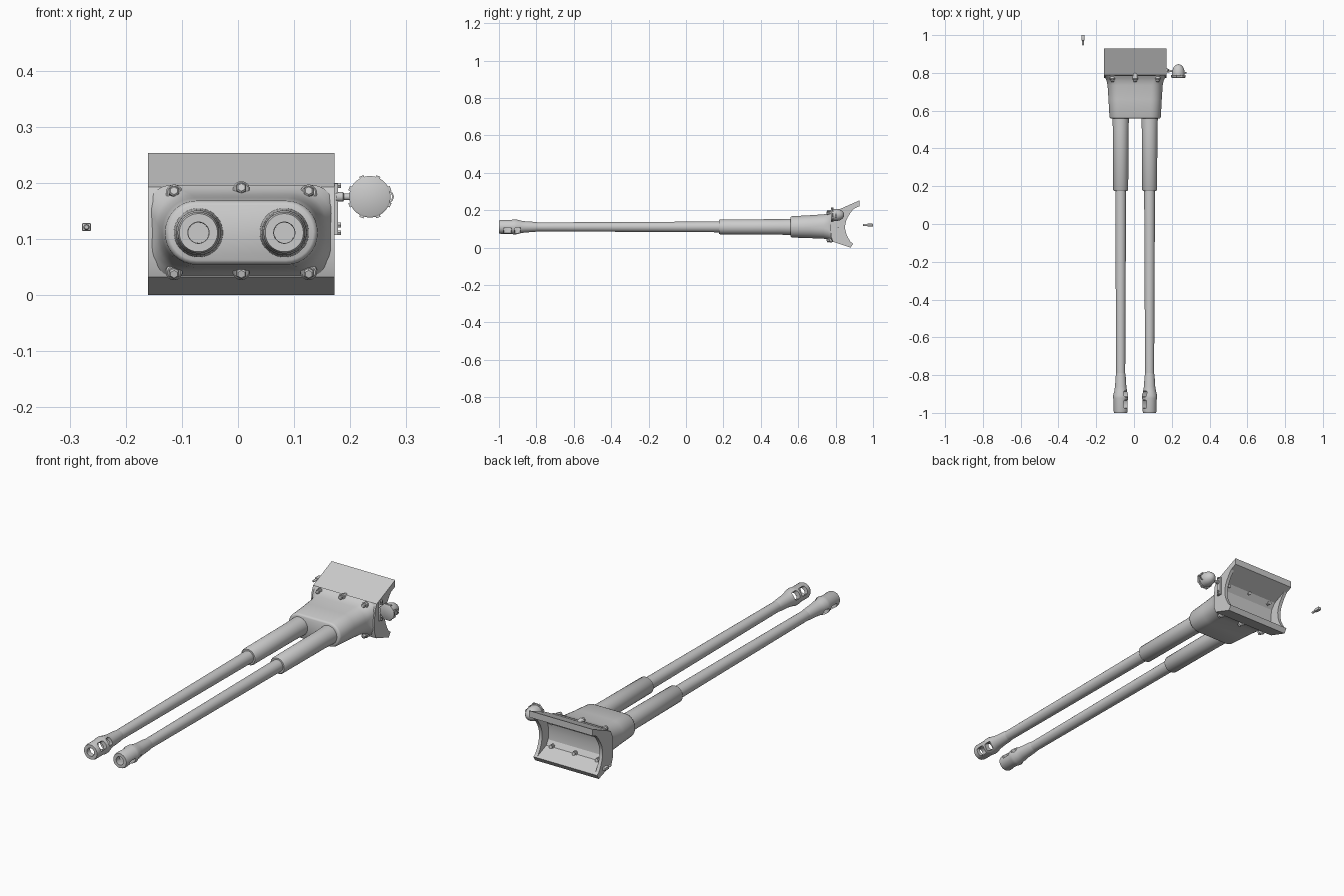
import bpy, bmesh, math
from mathutils import Vector, Matrix

if "Cube" in bpy.data.objects:
    bpy.data.objects.remove(bpy.data.objects["Cube"])

CX, CZ = 0.006, 0.111          # centre of the gun mount
STEEL = bpy.data.materials.new("grey steel")
STEEL.diffuse_color = (0.6, 0.6, 0.6, 1)
STEEL.use_nodes = True
STEEL.node_tree.nodes["Principled BSDF"].inputs["Base Color"].default_value = STEEL.diffuse_color


def finish(bm, name, smooth=True, angle=35):
    bmesh.ops.remove_doubles(bm, verts=bm.verts, dist=1e-6)
    bmesh.ops.recalc_face_normals(bm, faces=bm.faces)
    me = bpy.data.meshes.new(name)
    bm.to_mesh(me)
    bm.free()
    me.materials.append(STEEL)
    ob = bpy.data.objects.new(name, me)
    bpy.context.collection.objects.link(ob)
    if smooth:
        shade(ob, angle)
    return ob


def shade(ob, angle=35):
    bpy.ops.object.select_all(action='DESELECT')
    ob.select_set(True)
    bpy.context.view_layer.objects.active = ob
    bpy.ops.object.shade_smooth_by_angle(angle=math.radians(angle))


def loft(bm, rings, closed=False):
    """Skin a list of equal-length rings, capping the ends unless closed."""
    vs = [[bm.verts.new(p) for p in r] for r in rings]
    n = len(vs[0])
    for a, b in zip(vs, vs[1:] + (vs[:1] if closed else [])):
        for i in range(n):
            j = (i + 1) % n
            bm.faces.new((a[i], a[j], b[j], b[i]))
    if not closed:
        bm.faces.new(vs[0])
        bm.faces.new(vs[-1])


def lathe(name, profile, origin, axis=(0, 1, 0), segs=32, closed=False):
    """Turn (distance, radius) pairs about an axis through origin."""
    rot = Vector((0, 0, 1)).rotation_difference(Vector(axis)).to_matrix()
    rings = [[rot @ Vector((r * math.cos(t), r * math.sin(t), d)) + Vector(origin)
              for t in (2 * math.pi * (k + .5) / segs for k in range(segs))]
             for d, r in profile]
    bm = bmesh.new()
    loft(bm, rings, closed)
    return finish(bm, name)


def box(name, centre, size, bevel=0.0, turn=0.0):
    bm = bmesh.new()
    bmesh.ops.create_cube(bm, size=1, matrix=Matrix.Diagonal((*size, 1)))
    if bevel:
        bmesh.ops.bevel(bm, geom=bm.edges[:], offset=bevel, segments=2,
                        affect='EDGES', profile=.5)
    bm.transform(Matrix.Translation(centre) @ Matrix.Rotation(turn, 4, 'Y'))
    return finish(bm, name, smooth=bevel > 0)


def cut(ob, cutter):
    m = ob.modifiers.new("cut", 'BOOLEAN')
    m.operation, m.solver, m.object = 'DIFFERENCE', 'EXACT', cutter
    bpy.context.view_layer.objects.active = ob
    bpy.ops.object.modifier_apply(modifier=m.name)
    bpy.data.objects.remove(cutter)


def extrude_profile(name, pts, x0, x1, angle=20):
    bm = bmesh.new()
    loft(bm, [[(x, y, z) for y, z in pts] for x in (x0, x1)])
    return finish(bm, name, angle=angle)


# twin barrels: tapered tube, muzzle brake and sleeve
for side, tag in ((-1, "left"), (1, "right")):
    x = CX + side * 0.0765
    lathe(tag + "_barrel", [(.2, .029), (-.19, .027), (-.80, .024), (-.815, .026),
                            (.2, .001)][:3] + [(-.80, .001)], (x, 0, CZ))
    brake = lathe(tag + "_muzzle_brake",
                  [(-.79, .018), (-.79, .024), (-.81, .027), (-.86, .030), (-.885, .034),
                   (-.908, .040), (-.922, .040), (-.935, .037), (-.992, .037),
                   (-1.0, .034), (-1.0, .019)], (x, 0, CZ), segs=40, closed=True)
    # gas ports run from the upper inner side to the lower outer side
    for y, length in ((-.900, .032), (-.954, .044)):
        cut(brake, box("port_cutter", (x, y, CZ), (.2, length, .038), .008,
                       side * math.radians(35)))
    shade(brake)
    lathe(tag + "_sleeve", [(.176, .026), (.176, .036), (.182, .040), (.50, .0415),
                            (.555, .0437), (.60, .0437)], (x, 0, CZ))


# mantlet neck: rounded slot section flaring into the shield
def slot_ring(y, hw, hh, r, cz):
    ring = []
    for q, (sx, sz) in enumerate(((1, 1), (-1, 1), (-1, -1), (1, -1))):
        for k in range(9):
            a = math.pi / 2 * (q + k / 8)
            ring.append((CX + sx * (hw - r) + r * math.cos(a), y,
                         cz + sz * (hh - r) + r * math.sin(a)))
    return ring


bm = bmesh.new()
loft(bm, [slot_ring(*s) for s in (
    (.558, .128, .049, .048, .111), (.561, .133, .054, .053, .111),
    (.568, .136, .057, .056, .111), (.66, .141, .061, .058, .112),
    (.735, .146, .065, .058, .113), (.758, .151, .069, .054, .114),
    (.772, .158, .074, .048, .115), (.785, .165, .081, .040, .115))])
finish(bm, "mantlet_neck", angle=50)

# curved shield with a hollow back
front = [(.928, .253), (.84, .214), (.79, .192), (.778, .165), (.773, .115),
         (.775, .06), (.785, .032), (.88, 0)]
inner = [(.894, .022), (.82, .052), (.806, .075), (.802, .115), (.808, .15),
         (.83, .178), (.928, .222)]
X0, X1 = CX - .166, CX + .166
extrude_profile("shield", front + inner, X0, X1)

# end cheeks closing the shield, with a concave rear edge
cheek = [(.894, .022)] + [(.93 - .07 * math.sin(math.pi * (.15 + .7 * k / 8)) - .018 * (1 - k / 8),
                          .03 + .18 * k / 8) for k in range(9)] + [(.928, .222)]
for tag, a, b in (("left", X0, X0 + .016), ("right", X1 - .016, X1)):
    extrude_profile(tag + "_cheek", front + cheek, a, b)

# shield bolts, heads outside and shanks showing inside
for i in (-1, 0, 1):
    for z, tilt in ((.188 if i == 0 else .182, .25), (.041, -.25)):
        bx = CX + i * .12
        start = (bx, .768, z)
        axis = Vector((0, 1, -tilt)).normalized()
        lathe("bolt_collar", [(-.004, .012), (-.001, .015), (.03, .015)], start, axis, 16)
        lathe("bolt_head", [(-.016, .007), (-.013, .010), (0, .010)], start, axis, 6)
        lathe("bolt_shank", [(.02, .008), (.066, .008)], start, axis, 12)
        lathe("bolt_nut", [(.04, .013), (.056, .013)], start, axis, 6)

# searchlight: domed shell, rim, clips and handle
LX, LY, LZ = .235, .778, .175
dome = [(.022 + .046 * math.sin(a), .033 * math.cos(a))
        for a in (math.pi / 2 * k / 8 for k in range(8))]
lathe("lamp_shell", [(.0, .033)] + dome + [(.068, .002)], (LX, LY, LZ))
lathe("lamp_rim", [(-.004, .034), (-.002, .037), (.006, .037), (.008, .033)], (LX, LY, LZ))
for k in range(8):
    a = math.pi * (k / 4 + 1 / 8)
    box("lamp_clip", (LX + .037 * math.cos(a), LY + .004, LZ + .037 * math.sin(a)),
        (.006, .012, .008), turn=-a)
bm = bmesh.new()
loft(bm, [[(LX + r * math.cos(t), LY + y, LZ + r * 0.5 * math.sin(t))
           for r, y in ((.040, .02), (.043, .02), (.043, .026), (.040, .026))]
          for t in (math.pi * (k / 10 - .5) for k in range(11))])
finish(bm, "lamp_handle")

# lamp bracket on the right cheek
box("bracket_plate", (X1 + .003, .815, .153), (.007, .022, .092))
for z in (.195, .125, .111):
    lathe("bracket_bolt", [(0, .005), (.012, .005)], (X1, .815, z), (1, 0, 0), 6)
lathe("lamp_arm", [(0, .009), (.012, .009), (.014, .006), (.04, .006)],
      (X1 + .003, .81, .175), (1, 0, 0), 16)

# small detached pin beside the mount
PIN = (-.27, 0, .121)
lathe("pin_shank", [(.946, .0035), (.949, .0055), (.975, .0055)], PIN, segs=12)
box("pin_head", (PIN[0], .985, PIN[2]), (.016, .030, .014), .002)
